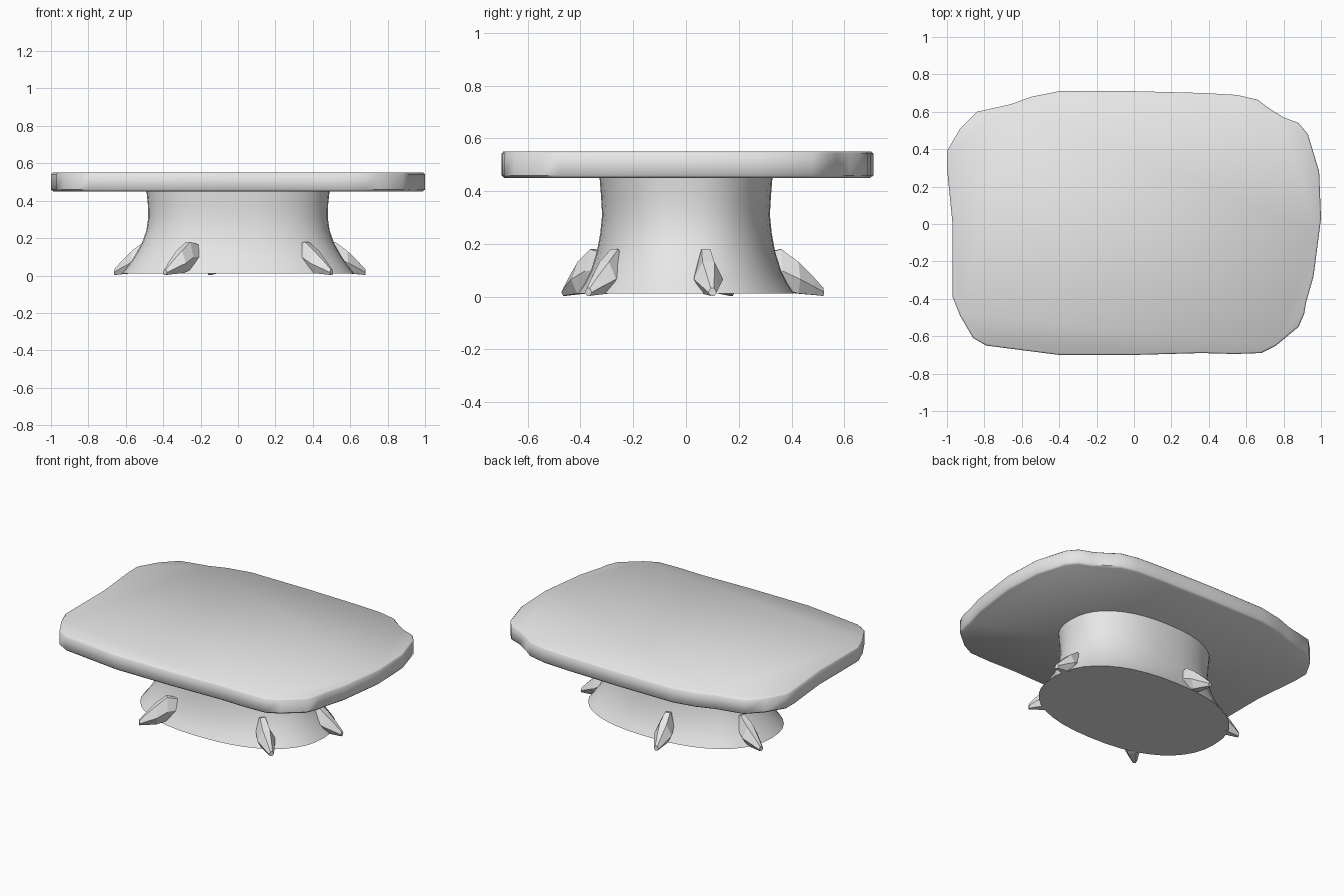
import bpy, bmesh, math
from mathutils import Vector

if "Cube" in bpy.data.objects:
    bpy.data.objects.remove(bpy.data.objects["Cube"])

grey = bpy.data.materials.new("stone grey")
grey.diffuse_color = (0.8, 0.8, 0.8, 1)
grey.use_nodes = True
grey.node_tree.nodes["Principled BSDF"].inputs["Base Color"].default_value = grey.diffuse_color


def make(name, rings, angle):
    """Skin a stack of closed rings, cap both ends and shade it."""
    bm = bmesh.new()
    loops = [[bm.verts.new(p) for p in ring] for ring in rings]
    n = len(loops[0])
    for a, b in zip(loops, loops[1:]):
        for i in range(n):
            j = (i + 1) % n
            bm.faces.new((a[i], a[j], b[j], b[i]))
    bm.faces.new(loops[0][::-1])
    bm.faces.new(loops[-1])
    bmesh.ops.recalc_face_normals(bm, faces=bm.faces)
    me = bpy.data.meshes.new(name)
    bm.to_mesh(me)
    bm.free()
    me.materials.append(grey)
    ob = bpy.data.objects.new(name, me)
    bpy.context.collection.objects.link(ob)
    bpy.ops.object.select_all(action='DESELECT')
    ob.select_set(True)
    bpy.context.view_layer.objects.active = ob
    if angle:
        bpy.ops.object.shade_smooth_by_angle(angle=math.radians(angle))
    return ob


# Irregular slab top with a slim chamfer
outline = [(-.40, -.70), (0, -.70), (.36, -.69), (.54, -.695), (.68, -.69),
           (.76, -.65), (.88, -.55), (.91, -.48), (.92, -.42), (.96, -.28),
           (.99, -.05), (1, .03), (.99, .28), (.93, .48), (.88, .54),
           (.80, .57), (.72, .62), (.66, .665), (.55, .69), (.38, .70),
           (0, .71), (-.40, .71), (-.55, .68), (-.66, .64), (-.84, .60),
           (-.93, .51), (-1, .39), (-1, .30), (-.97, 0), (-.97, -.39),
           (-.93, -.49), (-.86, -.61), (-.79, -.65)]


def slab_ring(inset, z):
    return [(x * (1 - inset), y * (1 - inset * 1.4), z) for x, y in outline]


make("table_top", [slab_ring(.011, .45), slab_ring(0, .46),
                   slab_ring(0, .542), slab_ring(.008, .55)], 50)

# Flared pedestal with a rounded oval section
profile = [(.012, .62, .41), (.05, .59, .385), (.10, .555, .36),
           (.17, .515, .338), (.24, .49, .325), (.31, .48, .318),
           (.38, .482, .322), (.455, .49, .328)]


def oval(z, a, b, n=40, power=2.3):
    pts = []
    for i in range(n):
        t = 2 * math.pi * i / n
        c, s = math.cos(t), math.sin(t)
        pts.append((a * math.copysign(abs(c) ** (2 / power), c),
                    b * math.copysign(abs(s) ** (2 / power), s), z))
    return pts


make("pedestal", [oval(*p) for p in profile], 40)

# Faceted claws: distance in from the tip, low z, high z, half width
sections = [(0, .003, .033, .016), (.04, .007, .075, .033),
            (.10, .012, .132, .056), (.165, .03, .18, .042),
            (.23, .05, .165, .03)]
# Tip position and direction pointing in to the pedestal
claws = [("right_claw", .68, .10, -1, -.15),
         ("front_right_claw", .50, -.37, -.8, .6),
         ("front_left_claw", -.39, -.46, .75, .66),
         ("left_claw", -.66, .17, 1, -.25),
         ("back_claw", -.15, .52, .2, -1)]
for name, x, y, dx, dy in claws:
    inward = Vector((dx, dy, 0)).normalized()
    side = Vector((-inward.y, inward.x, 0))
    rings = []
    for d, lo, hi, w in sections:
        mid = lo + (hi - lo) * .45
        shape = [(-.45, lo), (.45, lo), (1, mid), (.4, hi), (-.4, hi), (-1, mid)]
        base = Vector((x, y, 0)) + inward * d
        rings.append([base + side * (w * s) + Vector((0, 0, z))
                      for s, z in shape])
    make(name, rings, 0)
